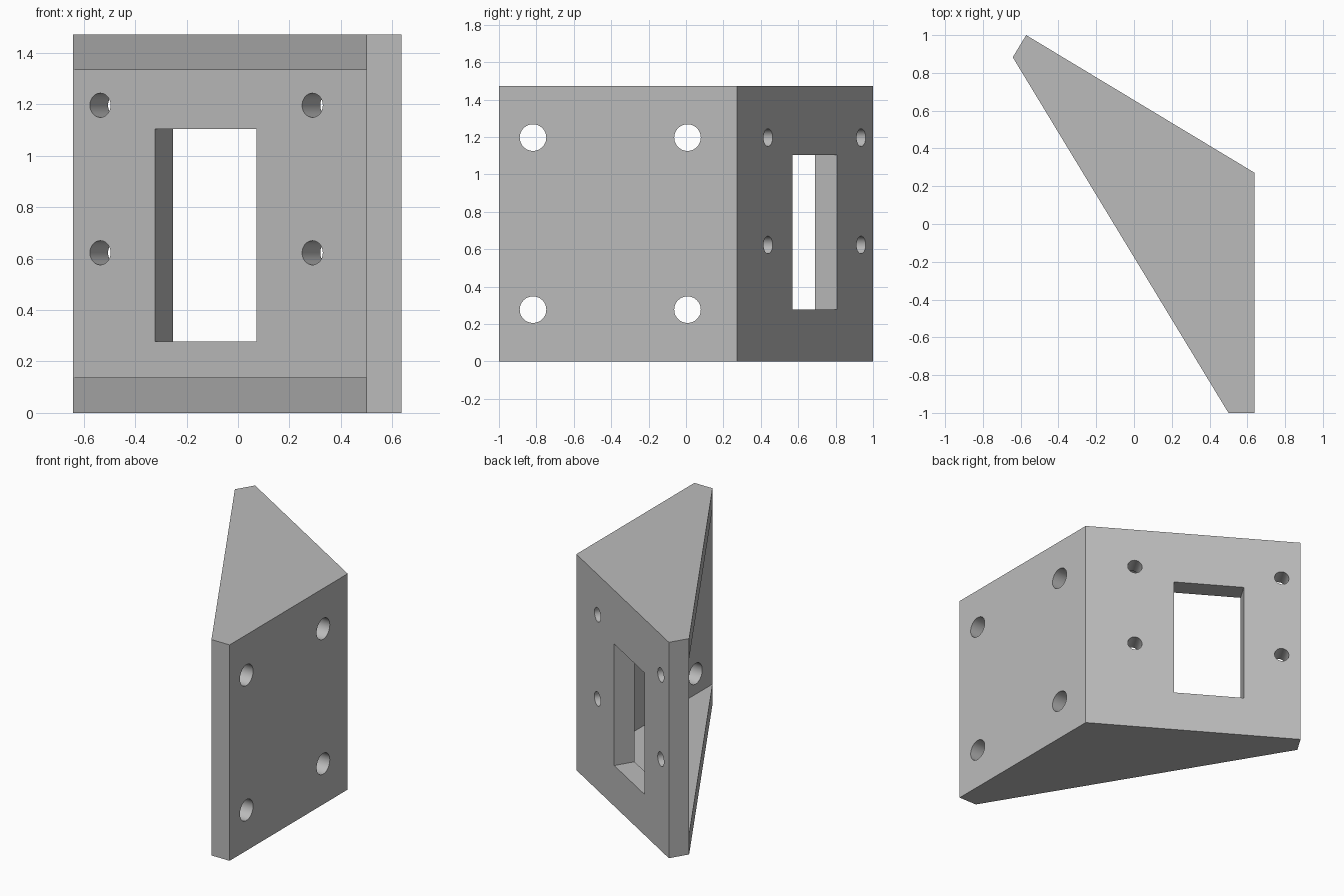
import bpy, bmesh, math
from mathutils import Vector, Matrix

if "Cube" in bpy.data.objects:
    bpy.data.objects.remove(bpy.data.objects["Cube"], do_unlink=True)

HEIGHT, WALL = 1.472, 0.137
CORNER = Vector((0.637, 0.272, 0))       # outer edge where the two plates meet
TIP = Vector((-0.571, 1.0, 0))           # outer far edge of the slanted plate
along = (TIP - CORNER).normalized()
inward = Vector((-along.y, along.x, 0))
inner_x = CORNER.x - WALL

grey = bpy.data.materials.new("plain_grey")
grey.use_nodes = True
grey.diffuse_color = (0.5, 0.5, 0.5, 1)
grey.node_tree.nodes["Principled BSDF"].inputs["Base Color"].default_value = (0.5, 0.5, 0.5, 1)


def new_object(name, bm):
    bmesh.ops.recalc_face_normals(bm, faces=bm.faces)
    mesh = bpy.data.meshes.new(name)
    bm.to_mesh(mesh)
    bm.free()
    mesh.materials.append(grey)
    obj = bpy.data.objects.new(name, mesh)
    bpy.context.collection.objects.link(obj)
    return obj


def prism(name, outline, z0, z1):
    """Extrude a plan outline upward."""
    bm = bmesh.new()
    face = bm.faces.new([bm.verts.new((p[0], p[1], z0)) for p in outline])
    top = bmesh.ops.extrude_face_region(bm, geom=[face])["geom"]
    bmesh.ops.translate(bm, vec=(0, 0, z1 - z0),
                        verts=[v for v in top if isinstance(v, bmesh.types.BMVert)])
    return new_object(name, bm)


def drill(name, centre, axis, radius):
    """Cylinder cutter through a plate."""
    bm = bmesh.new()
    turn = Vector(axis).to_track_quat("Z", "Y").to_matrix().to_4x4()
    bmesh.ops.create_cone(bm, cap_ends=True, segments=48, radius1=radius, radius2=radius,
                          depth=4 * WALL, matrix=Matrix.Translation(centre) @ turn)
    return new_object(name, bm)


# Solid wedge body
inner_tip = TIP + inward * WALL
bracket = prism("angled_bracket",
                [(inner_x, -1), (CORNER.x, -1), CORNER, TIP, inner_tip], 0, HEIGHT)

# Open cavity between the plates and the two end gussets
reach = (inner_tip.x - inner_x) / along.x
inner_corner = inner_tip - along * reach
beyond = inner_tip + along
cutters = [prism("cavity_cutter",
                 [(inner_x, -2), inner_corner, beyond, (beyond.x, -2)],
                 WALL, HEIGHT - WALL)]

# Rectangular window in the slanted plate
near, far = CORNER + along * 0.578, CORNER + along * 1.038
cutters.append(prism("window_cutter",
                     [near - inward * WALL, far - inward * WALL,
                      far + inward * 2 * WALL, near + inward * 2 * WALL], 0.277, 1.105))

# Screw holes in the slanted plate
for distance in (0.323, 1.287):
    for z in (0.623, 1.197):
        centre = CORNER + along * distance + Vector((0, 0, z))
        cutters.append(drill("screw_cutter", centre, inward, 0.047))

# Larger bolt holes in the straight plate
for y in (-0.818, 0.008):
    for z in (0.277, 1.197):
        cutters.append(drill("bolt_cutter", (CORNER.x, y, z), (1, 0, 0), 0.071))

# Cut everything, keep the finished mesh and drop the cutters
for cutter in cutters:
    cutter.hide_render = True
    mod = bracket.modifiers.new(cutter.name, "BOOLEAN")
    mod.operation, mod.solver, mod.object = "DIFFERENCE", "EXACT", cutter
bpy.context.view_layer.update()
depsgraph = bpy.context.evaluated_depsgraph_get()
finished = bpy.data.meshes.new_from_object(bracket.evaluated_get(depsgraph))
bracket.modifiers.clear()
bracket.data = finished
finished.materials.clear()
finished.materials.append(grey)
for cutter in cutters:
    bpy.data.objects.remove(cutter, do_unlink=True)

# Smooth hole walls, sharp plate edges
bpy.ops.object.select_all(action="DESELECT")
bracket.select_set(True)
bpy.context.view_layer.objects.active = bracket
bpy.ops.object.shade_smooth_by_angle(angle=math.radians(30))
